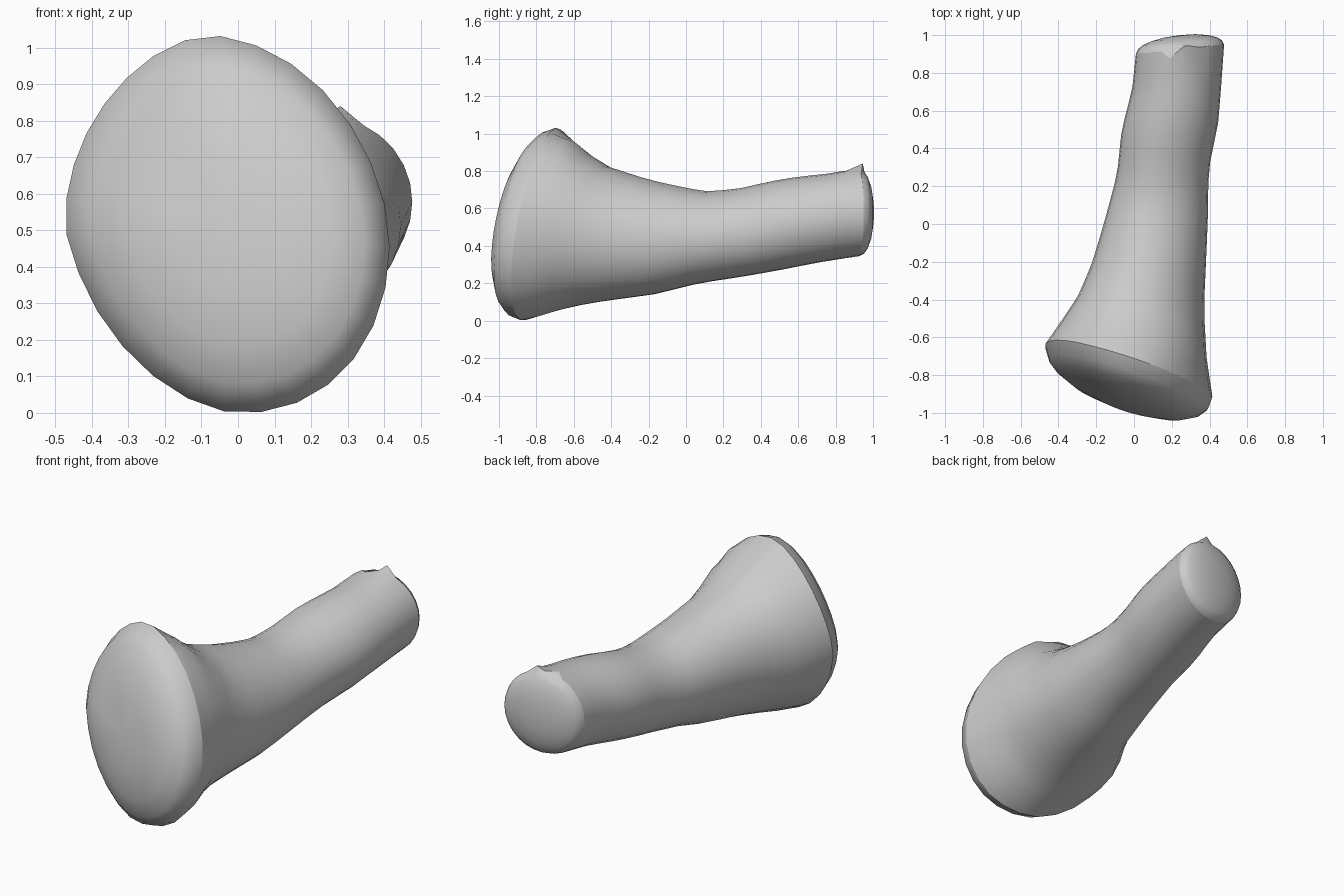
import bpy, bmesh, math

if "Cube" in bpy.data.objects:
    bpy.data.objects.remove(bpy.data.objects["Cube"])

SIDES = 28
STEPS = 18

# Edge profiles along the length: (y, offset)
LEFT = [(-.65, -.48), (-.5, -.375), (-.37, -.29), (-.2, -.22), (0, -.16), (.26, -.09), (.5, -.065), (.71, -.01), (.9, .01)]
RIGHT = [(-.91, .415), (-.72, .385), (-.45, .37), (0, .39), (.29, .395), (.53, .445), (.71, .46), (.95, .477)]
TOP = [(-.68, 1.035), (-.62, .98), (-.55, .915), (-.43, .83), (-.2, .755), (0, .71), (.13, .69), (.3, .71),
       (.45, .745), (.6, .77), (.75, .785), (.9, .81)]
BOTTOM = [(-.85, 0), (-.73, .04), (-.6, .075), (-.43, .105), (-.17, .14), (.07, .2), (.3, .235), (.5, .27), (.7, .31), (.92, .345)]


def sample(profile, y):
    if y <= profile[0][0]:
        return profile[0][1]
    for (y0, v0), (y1, v1) in zip(profile, profile[1:]):
        if y <= y1:
            return v0 + (v1 - v0) * (y - y0) / (y1 - y0)
    return profile[-1][1]


def surface_point(angle, t):
    """Point on the shaft wall; both ends are cut at a slant."""
    c, s = math.cos(angle), math.sin(angle - .12 * (1 - t))
    front = -.775 - .13 * c + .08 * s
    back = .925 + .025 * c
    y = front + (back - front) * t
    l, r, b, u = (sample(p, y) for p in (LEFT, RIGHT, BOTTOM, TOP))
    return ((l + r) / 2 + (r - l) / 2 * c, y, (b + u) / 2 + (u - b) / 2 * s)


bm = bmesh.new()


def bridge(a, b):
    for i in range(SIDES):
        j = (i + 1) % SIDES
        bm.faces.new((a[i], a[j], b[j], b[i]))


def dome(rim, height, power):
    """Close a rim with a bulging cap."""
    n = len(rim)
    mid = [sum(v.co[k] for v in rim) / n for k in range(3)]
    last = rim
    for r in (.95, .85, .65, .35):
        lift = height * math.sqrt(1 - r ** power)
        ring = []
        for v in rim:
            p = [mid[k] + (v.co[k] - mid[k]) * r for k in range(3)]
            ring.append(bm.verts.new((p[0], p[1] + lift, p[2])))
        bridge(last, ring)
        last = ring
    pole = bm.verts.new((mid[0], mid[1] + height, mid[2]))
    for i in range(SIDES):
        bm.faces.new((last[i], last[(i + 1) % SIDES], pole))


# Shaft wall
rings = []
for k in range(STEPS + 1):
    rings.append([bm.verts.new(surface_point(2 * math.pi * i / SIDES, k / STEPS)) for i in range(SIDES)])
for a, b in zip(rings, rings[1:]):
    bridge(a, b)

# Wide front cap and small back cap
dome(rings[0], -.2, 2.5)
dome(rings[-1], .075, 2.2)

# Small chipped point on the back rim
rings[-1][6].co = (.28, .945, .84)
rings[-1][8].co.y = .875

bmesh.ops.recalc_face_normals(bm, faces=bm.faces[:])
for f in bm.faces:
    f.smooth = True
for rim in (rings[0], rings[-1]):
    for i in range(SIDES):
        bm.edges.get((rim[i], rim[(i + 1) % SIDES])).smooth = False

mesh = bpy.data.meshes.new("flared_shaft")
bm.to_mesh(mesh)
bm.free()
shaft = bpy.data.objects.new("flared_shaft", mesh)
bpy.context.collection.objects.link(shaft)

grey = bpy.data.materials.new("plain_grey")
grey.diffuse_color = (.6, .6, .6, 1)
grey.use_nodes = True
grey.node_tree.nodes["Principled BSDF"].inputs["Base Color"].default_value = grey.diffuse_color
mesh.materials.append(grey)
